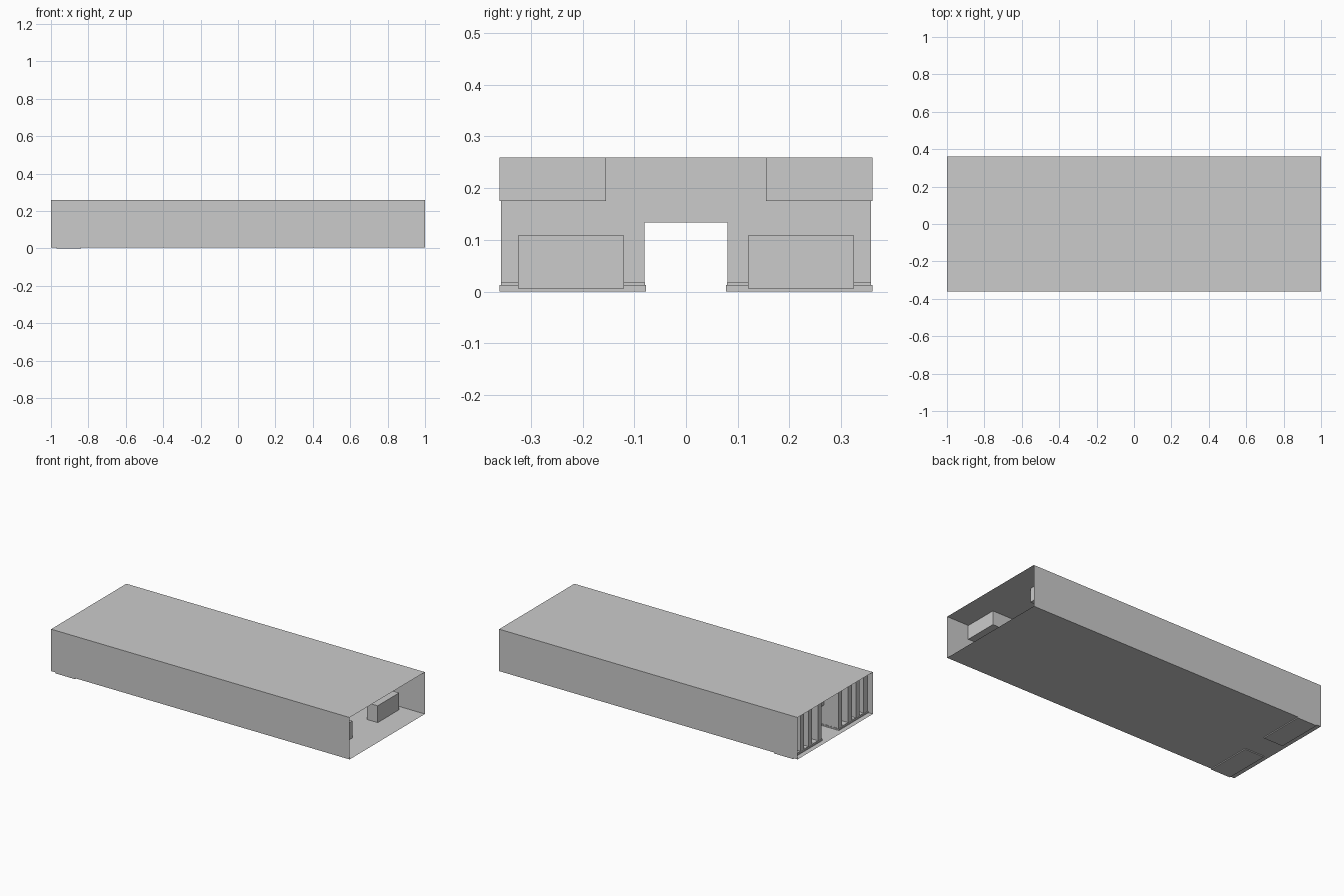
import bpy
import bmesh

cube = bpy.data.objects.get("Cube")
if cube:
    bpy.data.objects.remove(cube, do_unlink=True)

grey = bpy.data.materials.new("plain grey")
grey.use_nodes = True
colour = (0.6, 0.6, 0.6, 1)
grey.diffuse_color = colour
grey.node_tree.nodes["Principled BSDF"].inputs["Base Color"].default_value = colour

HALF = 0.36       # half width of the hall
TOP = 0.26        # ceiling height
FLOOR = 0.006


def box(name, x, y, z, open_ends=False):
    """Box between the given ranges, optionally open at both x ends."""
    bm = bmesh.new()
    bmesh.ops.create_cube(bm, size=1)
    if open_ends:
        ends = [f for f in bm.faces if abs(f.normal.x) > 0.5]
        bmesh.ops.delete(bm, geom=ends, context='FACES_ONLY')
    for v in bm.verts:
        for i, (low, high) in enumerate((x, y, z)):
            v.co[i] = high if v.co[i] > 0 else low
    mesh = bpy.data.meshes.new(name)
    bm.to_mesh(mesh)
    bm.free()
    mesh.materials.append(grey)
    obj = bpy.data.objects.new(name, mesh)
    bpy.context.collection.objects.link(obj)
    return obj


def pair(name, x, y, z):
    """Matching boxes on both sides of the centre line."""
    box("left_" + name, x, y, z)
    box("right_" + name, x, (-y[1], -y[0]), z)


# Thin rectangular shell, open at both ends
box("hall_shell", (-1, 1), (-HALF, HALF), (FLOOR, TOP), open_ends=True)

# Boxes just inside the open end: low ones on the floor, ducts under the ceiling
pair("floor_box", (0.78, 0.852), (0.12, 0.325), (FLOOR, 0.108))
pair("ceiling_duct", (0.45, 0.853), (0.155, HALF), (0.175, TOP - 0.001))

# Plinths under the end wall, with a thin upper step
pair("plinth", (-0.97, -0.84), (0.077, HALF), (0, 0.013))
pair("plinth_step", (-0.965, -0.843), (0.079, 0.358), (0.013, 0.017))

# End wall with a central doorway
pair("end_wall", (-0.9, -0.846), (0.08, 0.358), (0.017, TOP - 0.001))
box("doorway_header", (-0.87, -0.846), (-0.08, 0.08), (0.133, TOP - 0.001))

# Upright ribs on the outer side of the end wall
for number, centre in enumerate((0.098, 0.19, 0.265, 0.34), 1):
    pair(f"rib_{number}", (-0.965, -0.9), (centre - 0.018, centre + 0.018),
         (0.017, TOP - 0.001))
